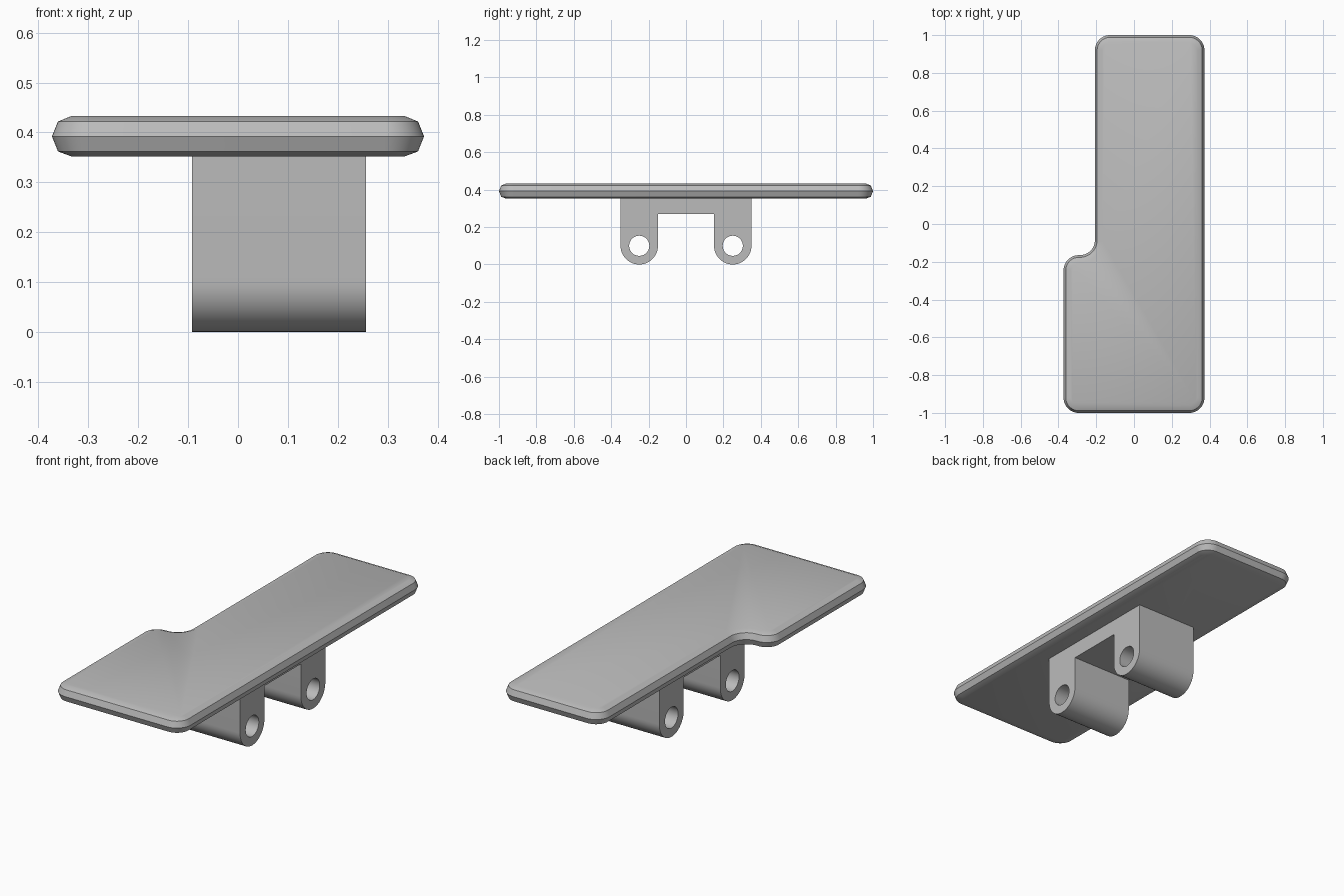
import bpy
import bmesh
from math import cos, sin, pi, radians
from mathutils import Vector

cube = bpy.data.objects.get("Cube")
if cube:
    bpy.data.objects.remove(cube, do_unlink=True)

grey = bpy.data.materials.new("plain grey")
grey.use_nodes = True
colour = (0.5, 0.5, 0.5, 1)
grey.diffuse_color = colour
grey.node_tree.nodes["Principled BSDF"].inputs["Base Color"].default_value = colour


def select_only(obj):
    bpy.ops.object.select_all(action='DESELECT')
    obj.select_set(True)
    bpy.context.view_layer.objects.active = obj


def arc(cx, cy, radius, start, end, steps):
    angles = [start + (end - start) * i / steps for i in range(steps + 1)]
    return [(cx + radius * cos(a), cy + radius * sin(a)) for a in angles]


def rounded_outline(corners, radius, inset, steps=12):
    """Counter-clockwise right-angled outline, offset inwards by inset."""
    points = []
    for i, corner in enumerate(corners):
        here = Vector(corner)
        back = (Vector(corners[i - 1]) - here).normalized()
        ahead = (Vector(corners[(i + 1) % len(corners)]) - here).normalized()
        convex = back.cross(ahead) < 0
        centre = here + (back + ahead) * radius
        r = radius - inset if convex else radius + inset
        for k in range(steps + 1):
            t = pi / 2 * k / steps
            points.append(centre - (ahead * cos(t) + back * sin(t)) * r)
    return points


# Stepped top plate: rounded outline with a chamfered rim
corners = [(-0.373, -1), (0.373, -1), (0.373, 1),
           (-0.207, 1), (-0.207, -0.165), (-0.373, -0.165)]
rim = [(0.352, 0.039), (0.362, 0.012), (0.392, 0), (0.422, 0.012), (0.433, 0.039)]
bm = bmesh.new()
rings = [[bm.verts.new((p.x, p.y, z)) for p in rounded_outline(corners, 0.08, inset)]
         for z, inset in rim]
for low, high in zip(rings, rings[1:]):
    for i in range(len(low)):
        j = (i + 1) % len(low)
        bm.faces.new((low[i], low[j], high[j], high[i]))
bm.faces.new(rings[0][::-1])
bm.faces.new(rings[-1])
bmesh.ops.recalc_face_normals(bm, faces=bm.faces)
mesh = bpy.data.meshes.new("top_plate")
bm.to_mesh(mesh)
bm.free()
plate = bpy.data.objects.new("top_plate", mesh)
bpy.context.collection.objects.link(plate)
mesh.materials.append(grey)

# Mounting bracket: two rounded lugs and a bridge, with a bore through each lug
top, bridge, lug_y, lug_z = 0.356, 0.27, 0.25, 0.1
lugs = [arc(side * lug_y, lug_z, 0.1, pi, 2 * pi, 24) for side in (-1, 1)]
profile = ([(-0.35, top)] + lugs[0] + [(-0.15, bridge), (0.15, bridge)]
           + lugs[1] + [(0.35, top)])
bores = [arc(side * lug_y, lug_z, 0.054, 0, 2 * pi, 32)[:-1] for side in (-1, 1)]

curve = bpy.data.curves.new("mounting_bracket", 'CURVE')
curve.dimensions = '2D'
curve.fill_mode = 'BOTH'
curve.extrude = 0.1745
for loop in [profile] + bores:
    spline = curve.splines.new('POLY')
    spline.points.add(len(loop) - 1)
    for point, (y, z) in zip(spline.points, loop):
        point.co = (y, z, 0, 1)
    spline.use_cyclic_u = True
bracket = bpy.data.objects.new("mounting_bracket", curve)
bpy.context.collection.objects.link(bracket)
bracket.location.x = 0.0825
bracket.rotation_euler = (pi / 2, 0, pi / 2)
select_only(bracket)
bpy.ops.object.convert(target='MESH')
bracket = bpy.context.object

# Weld the bracket's caps to its walls
bm = bmesh.new()
bm.from_mesh(bracket.data)
bmesh.ops.remove_doubles(bm, verts=bm.verts, dist=0.0001)
bmesh.ops.recalc_face_normals(bm, faces=bm.faces)
bm.to_mesh(bracket.data)
bm.free()
bracket.data.materials.clear()
bracket.data.materials.append(grey)

for obj in (plate, bracket):
    select_only(obj)
    bpy.ops.object.shade_smooth_by_angle(angle=radians(30))
